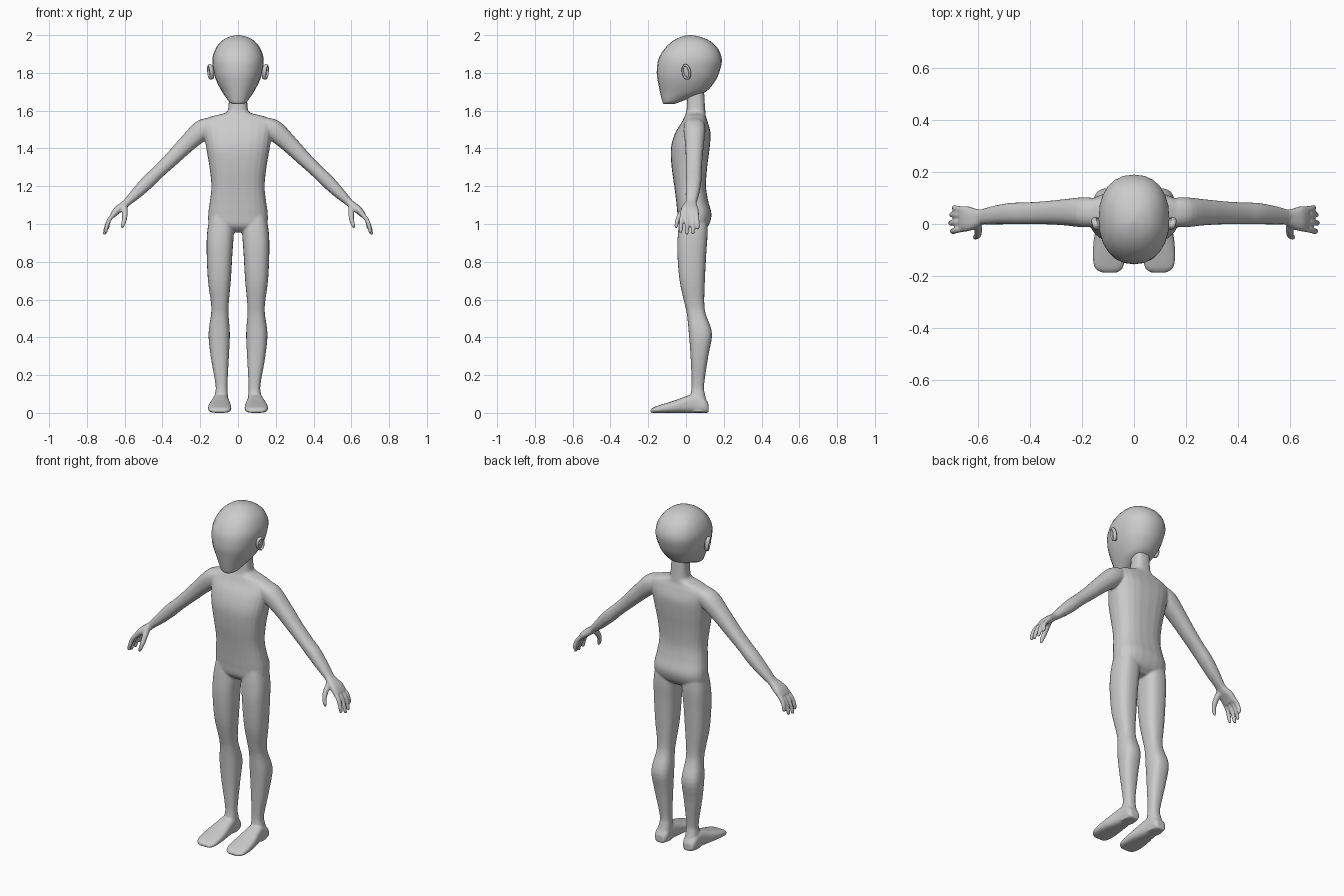
import bpy, bmesh, math
from mathutils import Vector as V

if "Cube" in bpy.data.objects:
    bpy.data.objects.remove(bpy.data.objects["Cube"])

SIDES = 24


def smooth_stations(st, steps=4):
    """Catmull-Rom through stations, each a (centre, axis_a, axis_b) triple."""
    out = []
    n = len(st)
    for i in range(n - 1):
        p = [st[max(i - 1, 0)], st[i], st[i + 1], st[min(i + 2, n - 1)]]
        for k in range(steps):
            t = k / steps
            out.append(tuple(
                0.5 * (2 * b + (c - a) * t + (2 * a - 5 * b + 4 * c - d) * t * t
                       + (3 * b - a - 3 * c + d) * t ** 3)
                for a, b, c, d in zip(*p)))
    return out + [st[-1]]


def loft(bm, st, power=2.4, mirror=False):
    """Closed skin over super-elliptic rings, optionally repeated at -x."""
    for sx in ((1, -1) if mirror else (1,)):
        rings = []
        for c, a, b in smooth_stations(st):
            ring = []
            for i in range(SIDES):
                t = 2 * math.pi * i / SIDES
                u, w = math.cos(t), math.sin(t)
                p = (c + a * math.copysign(abs(u) ** (2 / power), u)
                     + b * math.copysign(abs(w) ** (2 / power), w))
                ring.append(bm.verts.new((p.x * sx, p.y, p.z)))
            rings.append(ring)
        for r, s in zip(rings, rings[1:]):
            for i in range(SIDES):
                j = (i + 1) % SIDES
                bm.faces.new((r[i], r[j], s[j], s[i]))
        bm.faces.new(rings[0])
        bm.faces.new(rings[-1])


def upright(rows):
    """Rows of z, x0, x1, y0, y1."""
    return [(V(((x0 + x1) / 2, (y0 + y1) / 2, z)), V(((x1 - x0) / 2, 0, 0)),
             V((0, (y1 - y0) / 2, 0))) for z, x0, x1, y0, y1 in rows]


def limb(rows):
    """Rows of x, y, z, in-plane radius, y radius; rings face along the path."""
    pts = [V(r[:3]) for r in rows]
    out = []
    for i, r in enumerate(rows):
        d = pts[min(i + 1, len(pts) - 1)] - pts[max(i - 1, 0)]
        side = V((-d.z, 0, d.x)).normalized()
        out.append((pts[i], side * r[3], d.cross(side).normalized() * r[4]))
    return out


def finish(bm, name):
    bmesh.ops.recalc_face_normals(bm, faces=bm.faces)
    me = bpy.data.meshes.new(name)
    bm.to_mesh(me)
    bm.free()
    ob = bpy.data.objects.new(name, me)
    bpy.context.collection.objects.link(ob)
    me.polygons.foreach_set("use_smooth", [True] * len(me.polygons))
    return ob


body = bmesh.new()

# Torso and neck: z, half width, front y, back y
torso = [(.955, .09, 0, .08), (.99, .15, -.036, .118), (1.05, .158, -.045, .135),
         (1.12, .149, -.052, .118), (1.2, .141, -.062, .106), (1.3, .151, -.076, .112),
         (1.4, .168, -.08, .125), (1.48, .18, -.058, .13), (1.54, .19, -.022, .115),
         (1.57, .14, -.008, .105), (1.59, .064, 0, .103), (1.63, .05, .005, .1),
         (1.72, .047, .005, .095)]
loft(body, upright([(z, -w, w, f, b) for z, w, f, b in torso]), 2.6)

# Legs
loft(body, upright([
    (1.06, .025, .145, -.03, .11), (.96, .022, .163, -.042, .115),
    (.85, .029, .166, -.046, .108), (.7, .038, .159, -.034, .1),
    (.58, .049, .143, -.008, .097), (.52, .05, .143, .005, .106),
    (.42, .043, .156, .015, .138), (.3, .048, .145, .024, .118),
    (.15, .056, .119, .03, .096), (.1, .054, .122, .025, .1),
    (.05, .052, .13, .02, .112), (.004, .055, .13, .02, .11)]), 2.5, True)

# Feet: y, x0, x1, top z
feet = [(-.187, .065, .125, .018), (-.17, .043, .15, .03), (-.13, .035, .159, .044),
        (-.06, .037, .155, .066), (0, .044, .143, .088), (.05, .05, .135, .1),
        (.1, .053, .132, .075), (.12, .065, .12, .045)]
loft(body, [(V(((a + b) / 2, y, h / 2)), V(((b - a) / 2, 0, 0)), V((0, 0, h / 2)))
            for y, a, b, h in feet], 2.8, True)

# Arms
loft(body, limb([(.13, .043, 1.53, .04, .052), (.19, .045, 1.498, .054, .058),
                 (.27, .045, 1.425, .046, .05), (.35, .043, 1.345, .039, .044),
                 (.42, .041, 1.278, .035, .042), (.475, .04, 1.225, .036, .041),
                 (.535, .034, 1.165, .03, .036), (.59, .027, 1.112, .02, .029),
                 (.61, .026, 1.095, .02, .032)]), 2.3, True)

# Palms
loft(body, limb([(.58, .027, 1.12, .018, .026), (.61, .022, 1.095, .021, .038),
                 (.64, .02, 1.072, .02, .048), (.664, .02, 1.045, .015, .048)]), 2.8, True)

# Fingers: y at knuckle, y at tip, tip x, tip z
for y0, y1, tx, tz in [(-.018, -.028, .7, .952), (.008, .004, .707, .942),
                       (.033, .036, .703, .946), (.056, .062, .69, .97)]:
    loft(body, limb([(.65, y0, 1.06, .012, .012), (.68, (y0 + y1) / 2, 1.025, .012, .012),
                     ((tx + .69) / 2, y1, (tz + 1.02) / 2, .011, .011),
                     (tx, y1, tz + .006, .009, .009), (tx, y1, tz, .004, .004)]), 2.1, True)

# Thumbs
loft(body, limb([(.6, .0, 1.09, .014, .018), (.599, -.027, 1.055, .015, .015),
                 (.602, -.045, 1.02, .013, .012), (.612, -.052, .988, .01, .009),
                 (.616, -.053, .978, .004, .004)]), 2.1, True)

# Fuse the limbs into one skin
body = finish(body, "body")
rm = body.modifiers.new("fuse", 'REMESH')
rm.mode = 'VOXEL'
rm.voxel_size = .0055
rm.use_smooth_shade = True
sm = body.modifiers.new("relax", 'SMOOTH')
sm.factor = .5
sm.iterations = 5

# Head: z, half width, front y, back y
head = [(1.636, .028, -.118, -.06), (1.645, .045, -.124, -.035), (1.67, .064, -.131, .03),
        (1.7, .084, -.138, .105), (1.75, .111, -.148, .15), (1.8, .128, -.155, .175),
        (1.87, .136, -.147, .19), (1.93, .118, -.112, .168), (1.97, .085, -.068, .125),
        (1.991, .047, -.025, .075), (2.0, .006, .01, .03)]
bm = bmesh.new()
loft(bm, upright([(z, -w, w, f, b) for z, w, f, b in head]), 2.25)
finish(bm, "head")

# Ears: an inner shell with a raised rim
for s, side in ((1, "left"), (-1, "right")):
    turn = (math.radians(8), math.radians(8 * s), math.radians(-20 * s))
    bpy.ops.mesh.primitive_uv_sphere_add(segments=16, ring_count=10, location=(s * .139, .002, 1.805),
                                         rotation=turn)
    shell = bpy.context.object
    shell.name = side + "_ear"
    shell.scale = (.012, .02, .04)
    bpy.ops.object.shade_smooth()
    bm = bmesh.new()
    loops = []
    for i in range(24):
        t = 2 * math.pi * i / 24
        c = V((0, math.cos(t), math.sin(t)))
        loops.append([bm.verts.new((.011 * math.cos(q), c.y * (.019 + .006 * math.sin(q)),
                                    c.z * (.036 + .006 * math.sin(q))))
                      for q in (2 * math.pi * k / 8 for k in range(8))])
    for i in range(24):
        a, b = loops[i], loops[(i + 1) % 24]
        for k in range(8):
            bm.faces.new((a[k], a[(k + 1) % 8], b[(k + 1) % 8], b[k]))
    rim = finish(bm, side + "_ear_rim")
    rim.location = (s * .146, .002, 1.805)
    rim.rotation_euler = turn
